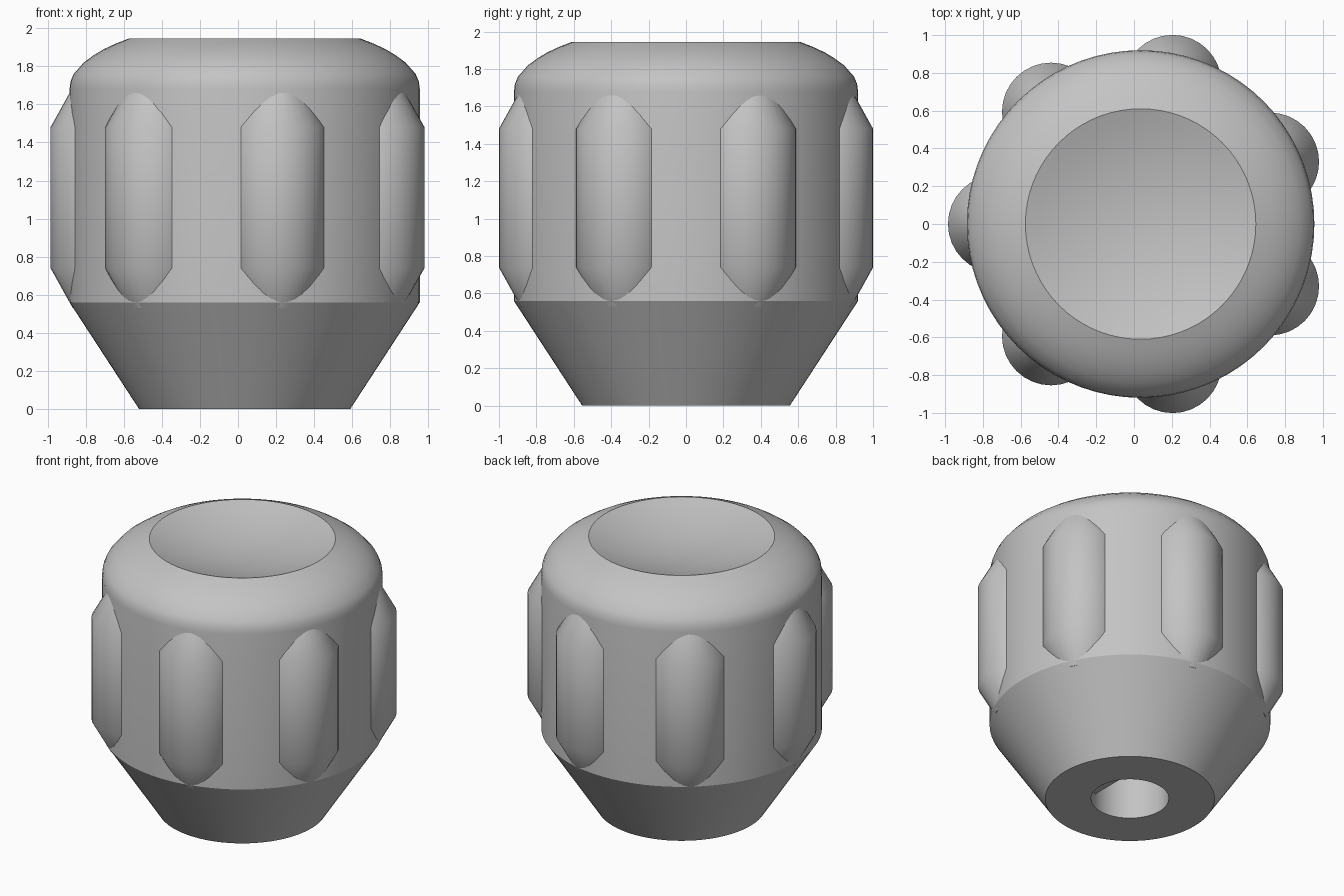
import bpy, bmesh, math
from mathutils import Vector

cube = bpy.data.objects.get("Cube")
if cube:
    bpy.data.objects.remove(cube, do_unlink=True)

grey = bpy.data.materials.new("plain grey")
grey.use_nodes = True
colour = (0.55, 0.55, 0.55, 1)
grey.diffuse_color = colour
grey.node_tree.nodes["Principled BSDF"].inputs["Base Color"].default_value = colour

AXIS_X = 0.035      # the round body sits slightly off centre
BORE_R, BORE_TOP = 0.255, 1.0


def finish(name, bm, location):
    """Turn a bmesh into a shaded, coloured object."""
    bmesh.ops.recalc_face_normals(bm, faces=bm.faces)
    mesh = bpy.data.meshes.new(name)
    bm.to_mesh(mesh)
    bm.free()
    mesh.materials.append(grey)
    mesh.shade_smooth()
    mesh.set_sharp_from_angle(angle=math.radians(33))
    obj = bpy.data.objects.new(name, mesh)
    obj.location = location
    bpy.context.collection.objects.link(obj)
    return obj


def lathe(name, profile, steps, location):
    """Spin a radius/height profile around the z axis."""
    bm = bmesh.new()
    verts = [bm.verts.new((r, 0, z)) for r, z in profile]
    edges = [bm.edges.new(pair) for pair in zip(verts, verts[1:])]
    bmesh.ops.spin(bm, geom=verts + edges, cent=(0, 0, 0), axis=(0, 0, 1),
                   angle=math.tau, steps=steps)
    bmesh.ops.remove_doubles(bm, verts=bm.verts, dist=1e-4)
    return finish(name, bm, location)


# Body: blind bore, tapered base, straight wall, rounded crown, dished top
RIM_R, RIM_Z, DISH = 0.61, 1.945, 0.11
bore = [(0, BORE_TOP), (BORE_R, BORE_TOP), (BORE_R, 0)]
wall = [(0.555, 0), (0.92, 0.56), (0.92, 1.68)]
crown = [(0.915, 1.72), (0.898, 1.76), (0.845, 1.82), (0.79, 1.86),
         (0.74, 1.89), (0.675, 1.92), (RIM_R, RIM_Z)]
dish = [(RIM_R * t, RIM_Z - DISH * (1 - t * t))
        for t in (1 - i / 8 for i in range(1, 9))]
lathe("knob_body", bore + wall + crown + dish, 72, (AXIS_X, 0, 0))

# Grip ribs: seven round bars with tapered ends, half sunk into the wall
rib = [(0, 0.53), (0.143, 0.53), (0.26, 0.74),
       (0.26, 1.48), (0.143, 1.69), (0, 1.69)]
for i in range(7):
    a = math.pi + math.tau * i / 7
    lathe(f"grip_rib_{i + 1}", rib, 32,
          (AXIS_X + 0.76 * math.cos(a), 0.76 * math.sin(a), 0))

# Shaft flat: a segment that makes the bore D-shaped above a shallow recess
half = math.acos(0.10 / BORE_R)
bm = bmesh.new()
arc = [half * (2 * i / 16 - 1) for i in range(17)]
face = bm.faces.new([bm.verts.new((BORE_R * math.cos(a), BORE_R * math.sin(a), 0.1))
                     for a in arc])
top = bmesh.ops.extrude_face_region(bm, geom=[face], use_keep_orig=True)["geom"]
bmesh.ops.translate(bm, vec=Vector((0, 0, BORE_TOP - 0.1)),
                    verts=[g for g in top if isinstance(g, bmesh.types.BMVert)])
finish("shaft_flat", bm, (AXIS_X, 0, 0))
